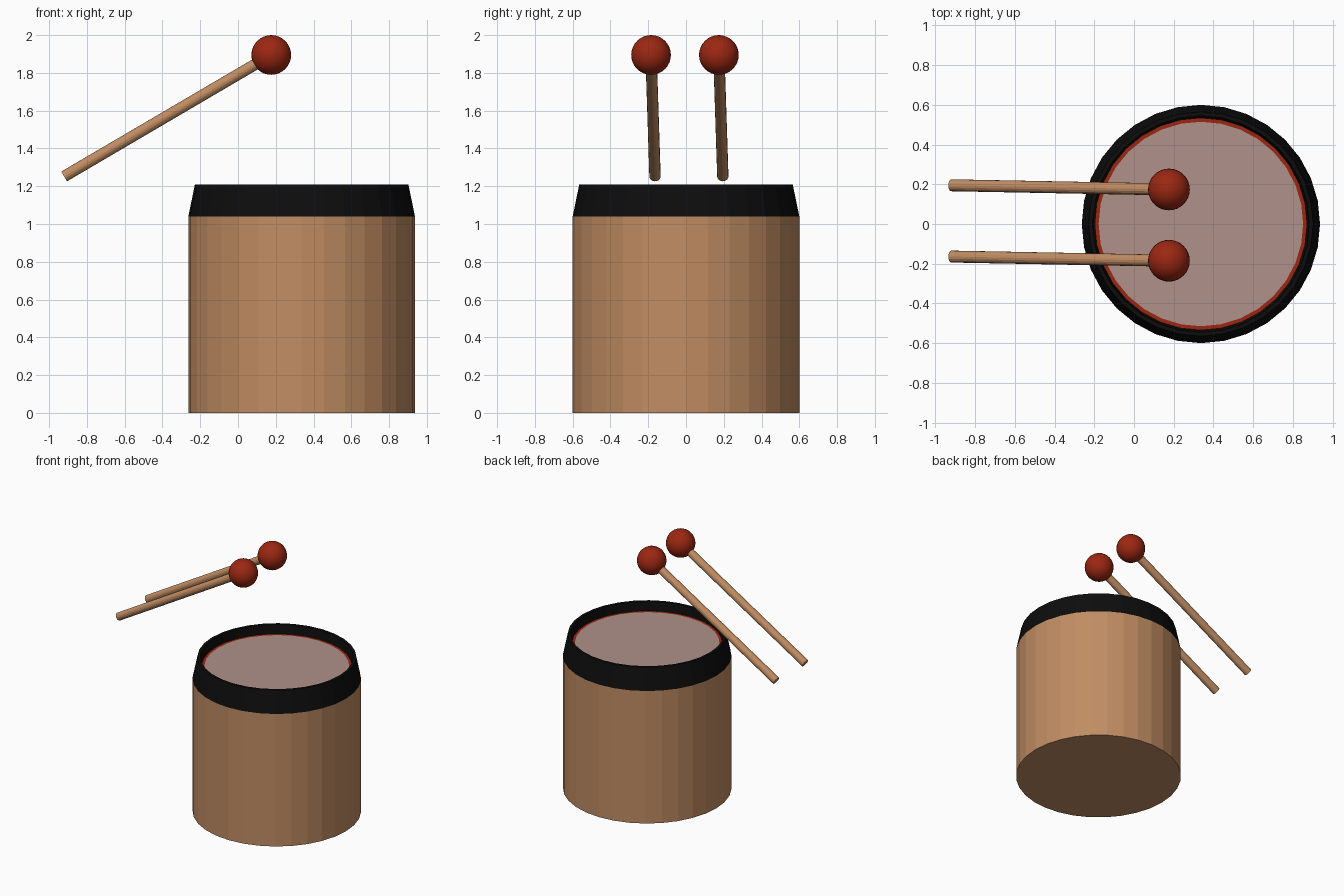
import bpy, bmesh, math
from mathutils import Vector

if "Cube" in bpy.data.objects:
    bpy.data.objects.remove(bpy.data.objects["Cube"])

CX, SIDES = 0.337, 32


def material(name, rgb):
    m = bpy.data.materials.new(name)
    m.diffuse_color = (*rgb, 1)
    m.use_nodes = True
    m.node_tree.nodes["Principled BSDF"].inputs["Base Color"].default_value = m.diffuse_color
    return m


wood = material("wood_brown", (0.53, 0.265, 0.125))
black = material("rim_black", (0.004, 0.004, 0.004))
red = material("dark_red", (0.33, 0.02, 0.006))
skin = material("skin_pink", (0.44, 0.285, 0.255))


def finish(bm, name, mats, loc=(0, 0, 0)):
    bmesh.ops.recalc_face_normals(bm, faces=bm.faces)
    me = bpy.data.meshes.new(name)
    bm.to_mesh(me)
    bm.free()
    for m in mats:
        me.materials.append(m)
    ob = bpy.data.objects.new(name, me)
    ob.location = loc
    bpy.context.collection.objects.link(ob)
    return ob


def lathe(name, profile, mats, closed=False):
    """Turn (radius, height) points around z; cap the ends unless closed."""
    bm = bmesh.new()
    rings = [[bm.verts.new((r * math.cos(2 * math.pi * i / SIDES),
                            r * math.sin(2 * math.pi * i / SIDES), z))
              for i in range(SIDES)] for r, z in profile]
    pairs = list(zip(rings, rings[1:]))
    if closed:
        pairs.append((rings[-1], rings[0]))
    for a, b in pairs:
        for i in range(SIDES):
            j = (i + 1) % SIDES
            bm.faces.new((a[i], a[j], b[j], b[i]))
    if not closed:
        bm.faces.new(rings[0])
        bm.faces.new(rings[-1])
    return finish(bm, name, mats, (CX, 0, 0))


# Drum shell and tapered rim
lathe("drum_body", [(0.6, 0), (0.6, 1.04)], [wood])
lathe("drum_rim", [(0.6, 1.04), (0.565, 1.21), (0.545, 1.21), (0.535, 1.04)],
      [black], closed=True)

# Recessed drum skin with a red border ring
head = lathe("drum_skin", [(0.535, 1.05), (0.535, 1.14), (0.515, 1.14)], [skin, red])
for p in head.data.polygons:
    p.material_index = 0 if len(p.vertices) == SIDES and p.center.z > 1.1 else 1

# Two parallel mallets: wooden stick and round red head
for side, y in (("left", -0.185), ("right", 0.174)):
    tip = Vector((0.176, y, 1.895))
    end = Vector((-0.92, y + 0.021, 1.252))
    axis = tip - end
    bm = bmesh.new()
    bmesh.ops.create_cone(bm, cap_ends=True, segments=16, radius1=0.03,
                          radius2=0.03, depth=axis.length)
    stick = finish(bm, side + "_stick", [wood], (tip + end) / 2)
    stick.rotation_euler = axis.to_track_quat('Z', 'Y').to_euler()

    bm = bmesh.new()
    bmesh.ops.create_uvsphere(bm, u_segments=32, v_segments=16, radius=0.105)
    for f in bm.faces:
        f.smooth = True
    finish(bm, side + "_mallet_head", [red], tip)
